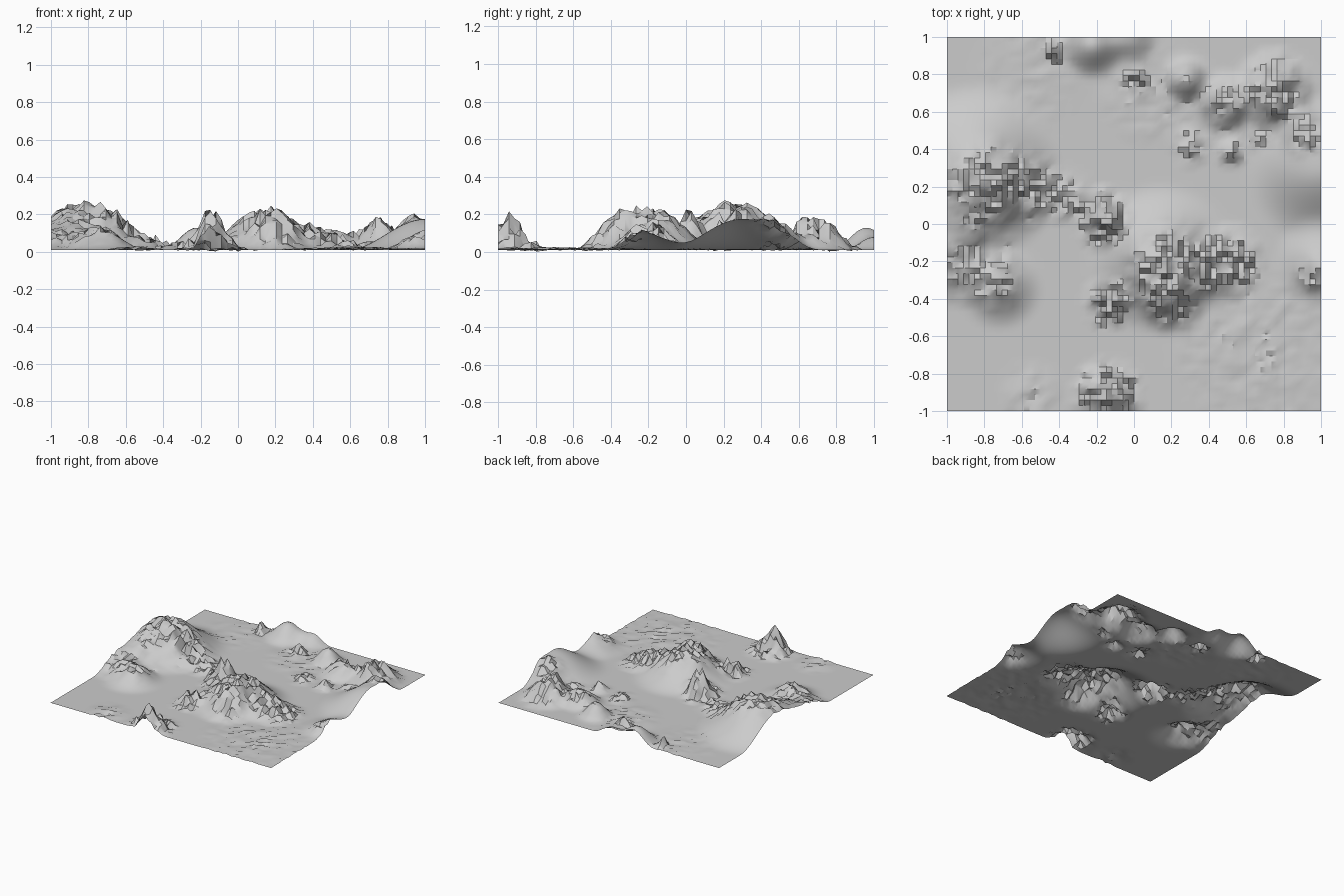
import bpy, bmesh, math, random
from mathutils import noise, Vector

random.seed(11)
N = 68          # cells per side
FLAT = 0.012    # level of the plain

# smooth hills and narrow peaks: x, y, height, radius
HILLS = [
    (-0.84, 0.28, 0.225, 0.48), (-0.72, -0.33, 0.085, 0.24), (-0.98, -0.12, 0.09, 0.34),
    (0.14, -0.19, 0.185, 0.41), (0.18, -0.40, 0.05, 0.18), (0.48, -0.20, 0.04, 0.22),
    (1.0, 0.30, 0.165, 0.42), (1.0, -0.20, 0.08, 0.26),
    (-0.22, 0.96, 0.12, 0.19), (-0.02, 1.0, 0.07, 0.16),
    (0.28, 0.77, 0.11, 0.14), (0.48, 0.65, 0.08, 0.18), (0.75, 0.69, 0.115, 0.25),
    (0.93, 0.50, 0.04, 0.2),
    (0.76, 0.61, 0.07, 0.07), (-0.78, 0.22, 0.03, 0.07), (-0.43, 0.92, 0.05, 0.06),
    (-0.15, 0.03, 0.14, 0.13), (-0.15, -0.94, 0.12, 0.14), (0.52, 0.38, 0.04, 0.06),
    (-0.13, -0.42, 0.04, 0.10),
]
# craggy patches: x, y, jag height, radius
CRAGS = [
    (-0.80, 0.22, 0.04, 0.28), (-0.58, 0.20, 0.045, 0.22), (-0.85, -0.20, 0.03, 0.26),
    (-0.38, 0.15, 0.04, 0.15), (-0.16, 0.03, 0.08, 0.17), (-0.13, -0.42, 0.08, 0.14),
    (0.20, -0.22, 0.05, 0.28), (0.20, -0.42, 0.045, 0.17), (0.50, -0.20, 0.06, 0.20),
    (-0.14, -0.92, 0.08, 0.20), (0.75, 0.74, 0.055, 0.20), (0.50, 0.65, 0.05, 0.15),
    (0.93, 0.48, 0.045, 0.14), (0.30, 0.42, 0.04, 0.11), (0.52, 0.38, 0.04, 0.08),
    (0.67, 0.46, 0.04, 0.08), (0.02, 0.77, 0.06, 0.08), (-0.43, 0.92, 0.04, 0.08),
    (0.97, -0.27, 0.04, 0.11), (-0.72, -0.33, 0.025, 0.14), (0.65, -0.65, 0.014, 0.48),
    (-0.55, 0.80, 0.010, 0.32), (0.10, 0.70, 0.014, 0.30), (-0.55, -0.90, 0.018, 0.16),
]


def falloff(x, y, cx, cy, r):
    d = math.hypot(x - cx, y - cy) / r
    return 0.5 + 0.5 * math.cos(math.pi * d) if d < 1 else 0.0


def height(x, y):
    z = FLAT + sum(h * falloff(x, y, cx, cy, r) for cx, cy, h, r in HILLS)
    jag = sum(a * falloff(x, y, cx, cy, r) ** 0.45 for cx, cy, a, r in CRAGS)
    lumps = noise.noise(Vector((x * 11, y * 11, 3.1)))
    z += jag * (0.48 + 0.2 * lumps + random.uniform(-0.68, 0.68))
    return min(max(z, 0.0), 0.29)


# terrain sheet: fine square grid lifted by the height function
bm = bmesh.new()
bmesh.ops.create_grid(bm, x_segments=N, y_segments=N, size=1)
for v in bm.verts:
    v.co.z = height(v.co.x, v.co.y)
low = min(v.co.z for v in bm.verts)
for v in bm.verts:
    v.co.z -= low
mesh = bpy.data.meshes.new("terrain")
bm.to_mesh(mesh)
bm.free()
terrain = bpy.data.objects.new("terrain", mesh)
bpy.context.collection.objects.link(terrain)

# soft slopes, hard crags
bpy.context.view_layer.objects.active = terrain
terrain.select_set(True)
bpy.ops.object.shade_smooth_by_angle(angle=math.radians(30))
